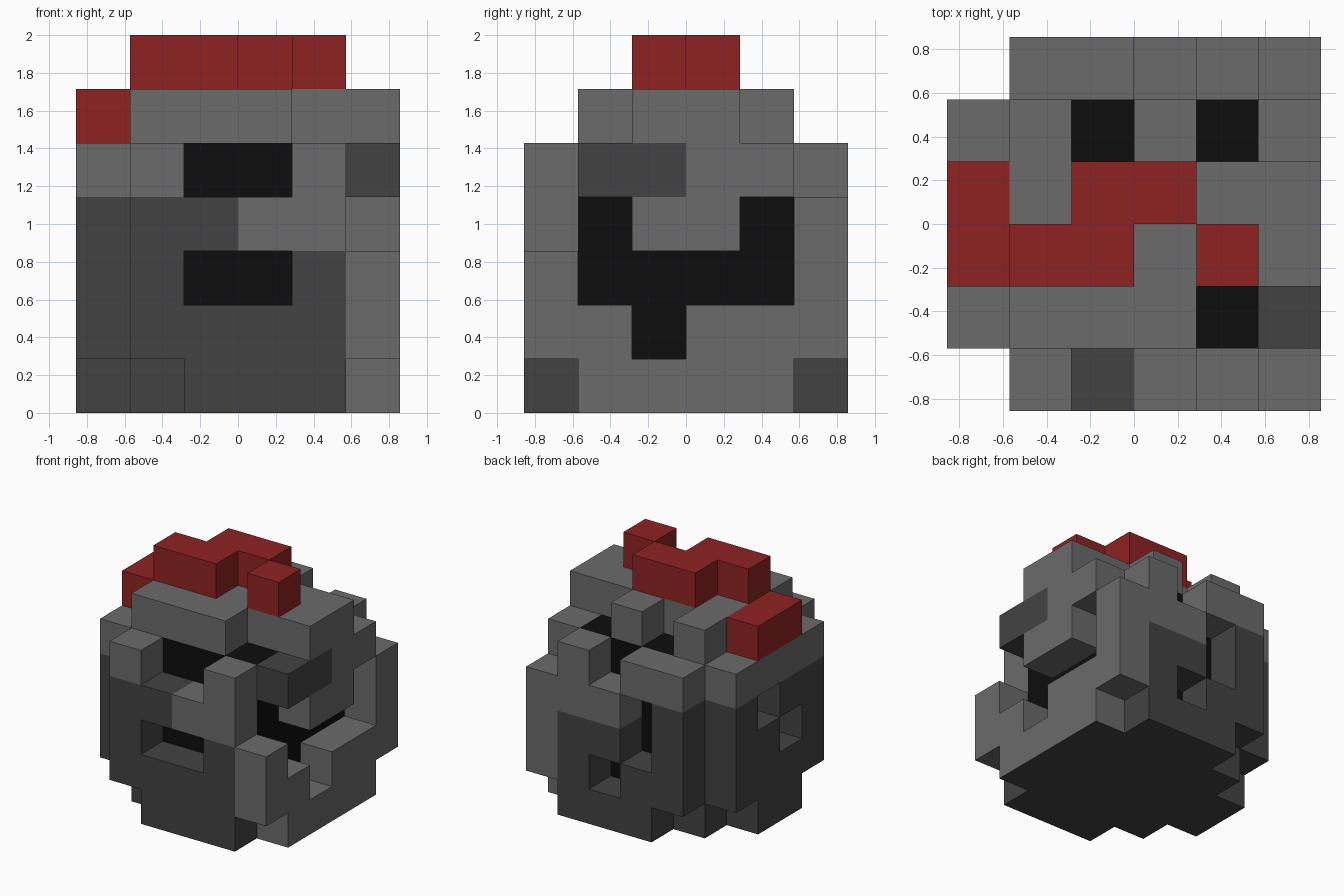
import bpy, bmesh, math
from itertools import product
from mathutils import Vector

cube = bpy.data.objects.get("Cube")
if cube:
    bpy.data.objects.remove(cube, do_unlink=True)

CELL = 2 / 7  # edge of one block; the grid is 6 x 6 x 7 blocks
LIGHT, DARK, BLACK, RED = range(4)


def material(name, r, g, b):
    m = bpy.data.materials.new(name)
    m.use_nodes = True
    m.diffuse_color = (r, g, b, 1)
    m.node_tree.nodes["Principled BSDF"].inputs["Base Color"].default_value = (r, g, b, 1)
    return m


MATERIALS = [material("light grey", 0.145, 0.145, 0.145),
             material("dark grey", 0.055, 0.055, 0.055),
             material("black", 0.004, 0.004, 0.004),
             material("red", 0.275, 0.016, 0.016)]


def mid(*values):
    """True where every index lies in the middle four blocks."""
    return all(1 <= v <= 4 for v in values)


def centre(v):
    """True for the two middle blocks."""
    return v in (2, 3)


def tone(is_light):
    return LIGHT if is_light else DARK


# Each part: name, rule for its blocks, rule for their colour
PARTS = [
    ("core", lambda x, y, z: mid(x, y, z), lambda x, y, z: BLACK),
    # Side plates with their openings
    ("front_plate",
     lambda x, y, z: y == 0 and mid(x, z) and not (centre(x) and z % 2 == 0),
     lambda x, y, z: tone(z == 4 or (z == 3 and x > 2))),
    ("back_plate",
     lambda x, y, z: y == 5 and mid(x, z) and not (x == 2 and centre(z))
     and not (x == 3 and z in (1, 4)),
     lambda x, y, z: tone(z == 4 or (z == 3 and x > 2))),
    ("right_plate",
     lambda x, y, z: x == 0 and mid(y, z) and not (y == z and centre(y)),
     lambda x, y, z: tone(z == 4)),
    ("left_lower_plate",
     lambda x, y, z: x == 5 and mid(y) and (z == 0 or (z == 1 and y != 2)),
     lambda x, y, z: LIGHT),
    ("left_upper_plate",
     lambda x, y, z: x == 5 and (z == 4 and mid(y) or z in (3, 5) and centre(y)),
     lambda x, y, z: tone(z != 4 or y > 2)),
    # Corner posts on the left side
    ("left_front_post", lambda x, y, z: x == 5 and y == 0 and z in (1, 2),
     lambda x, y, z: LIGHT),
    ("left_back_post", lambda x, y, z: x == 5 and y == 5 and 1 <= z <= 3,
     lambda x, y, z: LIGHT),
    # Base with its three rims
    ("base",
     lambda x, y, z: z == 0 and (mid(x, y) or (y in (0, 5) and 2 <= x <= 4)
                                 or (x == 0 and centre(y))),
     lambda x, y, z: DARK),
    # Top with its openings, and the red crest
    ("top_plate",
     lambda x, y, z: z == 5 and mid(x, y) and not (x == 4 and y == 1)
     and not (x % 2 == 0 and y == 4),
     lambda x, y, z: LIGHT),
    ("crest",
     lambda x, y, z: z == 6 and (y == 2 and x in (1, 2, 4) or y == 3 and centre(x)),
     lambda x, y, z: RED),
    ("crest_side", lambda x, y, z: z == 5 and x == 0 and centre(y),
     lambda x, y, z: RED),
]

GRID = list(product(range(6), range(6), range(7)))
FILLED = {c for c in GRID if any(inside(*c) for _, inside, _ in PARTS)}


def add_face(bm, cell, axis, side, colour):
    """One block face, wound so that it looks outwards."""
    ring = [(0, 0), (1, 0), (1, 1), (0, 1)]
    corners = []
    for a, b in (ring if side else reversed(ring)):
        p = Vector(cell)
        p[axis] += side
        p[(axis + 1) % 3] += a
        p[(axis + 2) % 3] += b
        corners.append(bm.verts.new((p - Vector((3, 3, 0))) * CELL))
    bm.faces.new(corners).material_index = colour


def build(name, inside, colour):
    """Skin the blocks of one part, keeping only faces open to the air."""
    bm = bmesh.new()
    for cell in GRID:
        if not inside(*cell):
            continue
        for axis, side in product(range(3), range(2)):
            beside = list(cell)
            beside[axis] += 2 * side - 1
            if tuple(beside) not in FILLED:
                # The whole underside is dark
                under = beside[2] < 0
                add_face(bm, cell, axis, side, DARK if under else colour(*cell))
    bmesh.ops.remove_doubles(bm, verts=bm.verts, dist=0.001)
    bmesh.ops.dissolve_limit(bm, angle_limit=math.radians(1), verts=bm.verts,
                             edges=bm.edges, delimit={'MATERIAL'})
    mesh = bpy.data.meshes.new(name)
    for m in MATERIALS:
        mesh.materials.append(m)
    bm.to_mesh(mesh)
    bm.free()
    bpy.context.collection.objects.link(bpy.data.objects.new(name, mesh))


for part in PARTS:
    build(*part)
